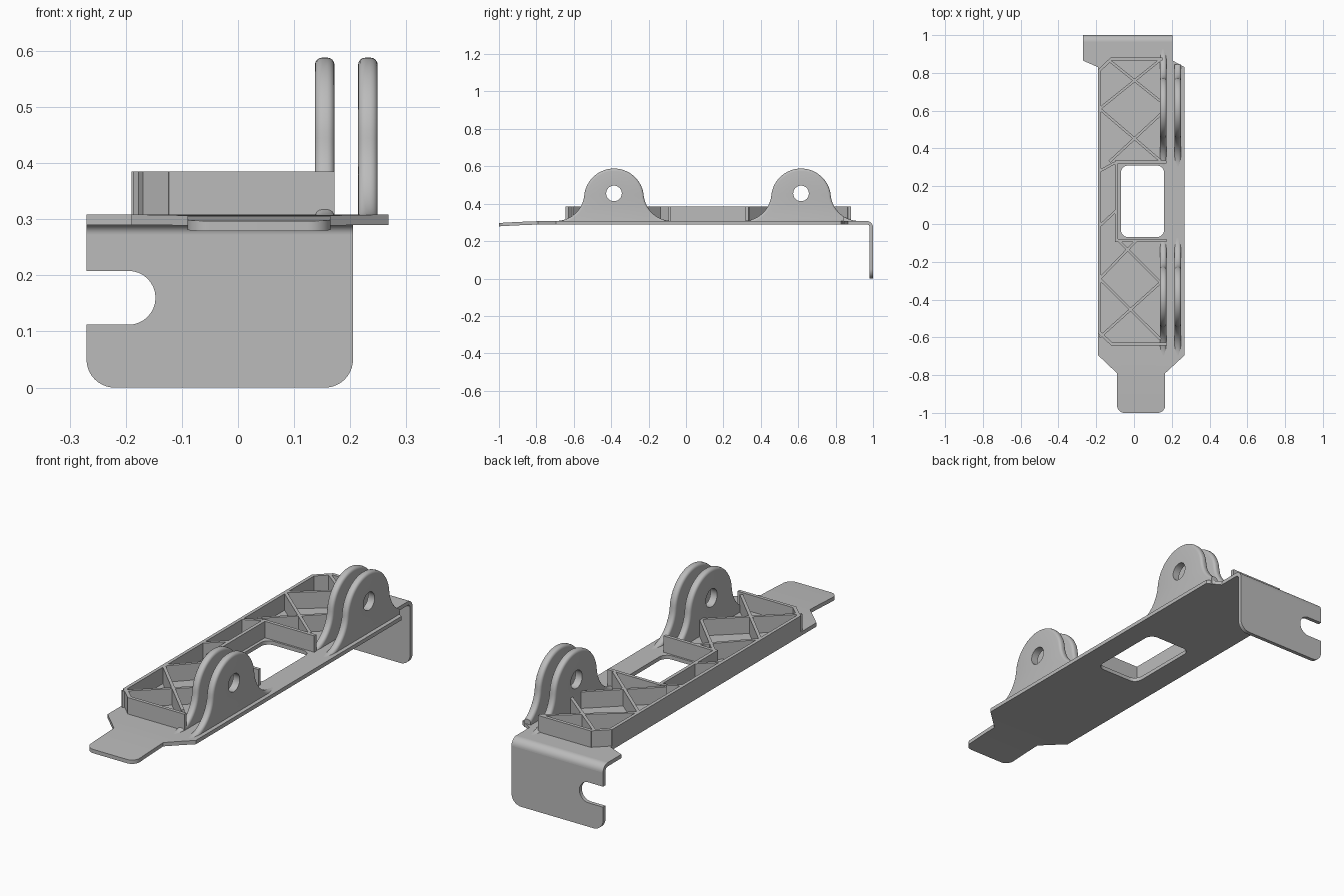
import bpy
import bmesh
from math import sin, cos, radians, atan2, hypot
from mathutils import Vector

cube = bpy.data.objects.get("Cube")
if cube:
    bpy.data.objects.remove(cube, do_unlink=True)

grey = bpy.data.materials.new("plain_grey")
grey.use_nodes = True
GREY = (0.5, 0.5, 0.5, 1)
grey.diffuse_color = GREY
grey.node_tree.nodes["Principled BSDF"].inputs["Base Color"].default_value = GREY

PLACE = {
    "x": lambda p, h: (h, p[0], p[1]),
    "y": lambda p, h: (p[0], h, p[1]),
    "z": lambda p, h: (p[0], p[1], h),
}
BASE, TOP, RIB_TOP = 0.29, 0.308, 0.385


def arc(cx, cy, r, a0, a1, n=10):
    """Points along a circular arc, angles in degrees."""
    steps = [radians(a0 + (a1 - a0) * i / n) for i in range(n + 1)]
    return [(cx + r * cos(a), cy + r * sin(a)) for a in steps]


def solid(axis, layers):
    """Loft layers of (height, loops) along an axis; inner loops become holes."""
    bm = bmesh.new()
    rings = [[[bm.verts.new(PLACE[axis](p, h)) for p in loop] for loop in loops]
             for h, loops in layers]
    for low, high in zip(rings, rings[1:]):
        for a, b in zip(low, high):
            for i in range(len(a)):
                j = (i + 1) % len(a)
                bm.faces.new((a[i], a[j], b[j], b[i]))
    for cap in (rings[0], rings[-1]):
        edges = [bm.edges.get((r[i - 1], r[i])) for r in cap for i in range(len(r))]
        normal = Vector(PLACE[axis]((0, 0), 1))
        bmesh.ops.triangle_fill(bm, edges=edges, use_beauty=True, normal=normal)
    return bm


def finish(name, bm):
    bmesh.ops.recalc_face_normals(bm, faces=bm.faces[:])
    mesh = bpy.data.meshes.new(name)
    bm.to_mesh(mesh)
    bm.free()
    mesh.materials.append(grey)
    for f in mesh.polygons:
        f.use_smooth = True
    mesh.set_sharp_from_angle(angle=radians(32))
    obj = bpy.data.objects.new(name, mesh)
    bpy.context.collection.objects.link(obj)
    return obj


def slice_mesh(bm, co, no, clear=False):
    bmesh.ops.bisect_plane(bm, geom=bm.verts[:] + bm.edges[:] + bm.faces[:],
                           plane_co=co, plane_no=no, clear_outer=clear)


# Base plate with tapered tongue, rear ears and rounded window
BEND_Y = 0.965
outline = (arc(-0.05, -0.96, 0.04, 180, 270) + arc(0.125, -0.96, 0.04, 270, 360)
           + [(0.165, -0.79), (0.268, -0.695), (0.268, 0.83), (0.205, 0.865),
              (0.205, BEND_Y), (-0.27, BEND_Y), (-0.27, 0.865), (-0.19, 0.83),
              (-0.19, -0.695), (-0.09, -0.79)])
window = (arc(-0.03, -0.03, 0.04, 180, 270) + arc(0.12, -0.03, 0.04, 270, 360)
          + arc(0.12, 0.27, 0.04, 0, 90) + arc(-0.03, 0.27, 0.04, 90, 180))
bm = solid("z", [(BASE, [outline, window]), (TOP, [outline, window])])
for i in range(8):
    slice_mesh(bm, (0, -0.72 - 0.034 * i, 0), (0, 1, 0))
for v in bm.verts:
    if v.co.y < -0.72:
        v.co.z -= 0.011 * ((-0.72 - v.co.y) / 0.28) ** 1.5
finish("base_plate", bm)

# Rounded bend joining the plate to the rear flange
BEND_Z = 0.273
bend = (arc(BEND_Y, BEND_Z, 0.035, 90, 0)
        + arc(BEND_Y, BEND_Z, 0.017, 0, 90))
finish("rear_bend", solid("x", [(-0.27, [bend]), (0.205, [bend])]))

# Rear flange with an open screw slot on its right side
flange = ([(0.205, BEND_Z), (-0.27, BEND_Z), (-0.27, 0.208)]
          + arc(-0.195, 0.16, 0.048, 90, -90, 16)
          + [(-0.27, 0.112)]
          + arc(-0.22, 0.05, 0.05, 180, 270) + arc(0.155, 0.05, 0.05, 270, 360))
finish("rear_flange", solid("y", [(0.982, [flange]), (1.0, [flange])]))


# Hinge lugs: round head, flared feet, rounded rims, pin hole
def lug_outline(cy, inset):
    head_z, r, foot = 0.428, 0.16, 0.31
    flare_z, flare = 0.46, 0.152
    tilt = atan2(flare_z - head_z, foot) * 57.2958
    right = arc(foot, flare_z, flare + inset, 270, 180 + tilt, 14)
    head = arc(0, head_z, r - inset, tilt, 180 - tilt, 32)
    left = [(-y, z) for y, z in reversed(right)]
    pts = [(foot, 0.291)] + right + head[1:-1] + left + [(-foot, 0.291)]
    return [(cy + y, z) for y, z in pts]


def lug(name, x0, x1, cy, clip=None):
    hole = arc(cy, 0.455, 0.042, 0, 345, 23)
    rim = 0.013
    side = [(rim * (1 - sin(radians(a))), rim * (1 - cos(radians(a))))
            for a in (0, 22.5, 45, 67.5, 90)]
    # each entry: inset of the outline, depth from the lug's side face
    layers = [(x0 + d, [lug_outline(cy, i), hole])
              for i, d in ((s[1], s[0]) for s in reversed(side))]
    layers = [(x0 + rim * (1 - sin(radians(a))),
               [lug_outline(cy, rim * (1 - cos(radians(a)))), hole])
              for a in (90, 67.5, 45, 22.5, 0)]
    layers = [(x0 + rim * (1 - cos(radians(a))),
               [lug_outline(cy, rim * (1 - sin(radians(a)))), hole])
              for a in (0, 22.5, 45, 67.5, 90)]
    layers += [(x0 + x1 - h, loops) for h, loops in reversed(layers)]
    bm = solid("x", layers)
    if clip:
        slice_mesh(bm, (0, clip, 0), (0, 1, 0), True)
        bmesh.ops.holes_fill(bm, edges=[e for e in bm.edges if e.is_boundary])
    finish(name, bm)


for place, cy, clip in (("front", -0.385, None), ("rear", 0.615, 0.845)):
    lug(place + "_inner_lug", 0.137, 0.172, cy)
    lug(place + "_outer_lug", 0.214, 0.249, cy, clip)


# Upright walls and diagonal ribs on top of the plate
def rib(name, a, b, width=0.016):
    dx, dy = b[0] - a[0], b[1] - a[1]
    k = width / 2 / hypot(dx, dy)
    nx, ny = -dy * k, dx * k
    loop = [(a[0] + nx, a[1] + ny), (b[0] + nx, b[1] + ny),
            (b[0] - nx, b[1] - ny), (a[0] - nx, a[1] - ny)]
    finish(name, solid("z", [(0.3, [loop]), (RIB_TOP, [loop])]))


L, R = -0.182, 0.14
walls = {
    "side": ((L, -0.58), (L, 0.82)),
    "rear_corner": ((L, 0.815), (-0.12, 0.874)),
    "rear": ((-0.125, 0.874), (0.15, 0.874)),
    "front_corner": ((L, -0.575), (-0.118, -0.635)),
    "front": ((-0.123, -0.635), (0.172, -0.635)),
    "window_side": ((-0.092, -0.095), (-0.092, 0.335)),
    "window_rear": ((-0.1, 0.327), (0.172, 0.327)),
    "window_front": ((-0.1, -0.087), (0.172, -0.087)),
}
for name, (a, b) in walls.items():
    rib(name + "_wall", a, b)

diagonals = [
    ((-0.13, 0.865), (R, 0.65)), ((R, 0.87), (L, 0.61)),
    ((L, 0.61), (R, 0.335)), ((R, 0.58), (-0.13, 0.33)),
    ((L, 0.28), (-0.1, 0.325)), ((L, -0.01), (-0.095, 0.07)),
    ((L, -0.29), (0.01, -0.09)), ((R, -0.31), (-0.08, -0.09)),
    ((L, -0.29), (R, -0.61)), ((R, -0.31), (L, -0.6)),
]
for i, (a, b) in enumerate(diagonals):
    rib(f"diagonal_rib_{i + 1}", a, b, 0.014)
